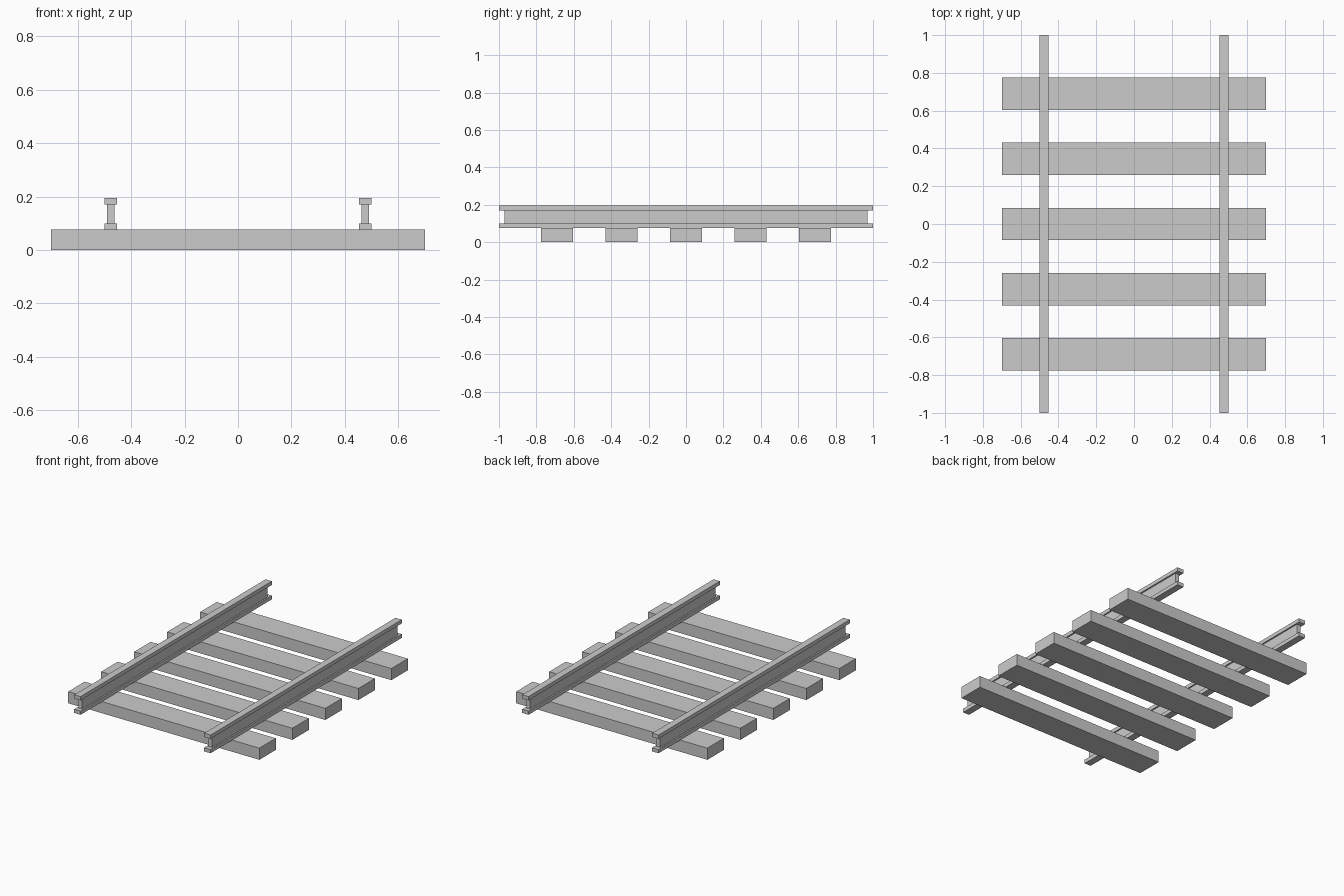
import bpy

if "Cube" in bpy.data.objects:
    bpy.data.objects.remove(bpy.data.objects["Cube"])


def box(name, centre, size):
    """Flat-faced box from centre and full dimensions."""
    bpy.ops.mesh.primitive_cube_add(size=1, location=centre)
    ob = bpy.context.object
    ob.name = name
    ob.scale = size
    bpy.ops.object.transform_apply(location=False, rotation=False, scale=True)
    return ob


SLEEPER_TOP = 0.077

# Five wooden sleepers, evenly spaced along y
for i in range(5):
    box(f"sleeper_{i + 1}", (0, (i - 2) * 0.345, SLEEPER_TOP / 2), (1.40, 0.172, SLEEPER_TOP))

# Two I-section rails; the web stops short of the foot and head ends
for side, x in (("left", -0.476), ("right", 0.476)):
    box(f"{side}_rail_foot", (x, 0, 0.0875), (0.046, 2.0, 0.025))
    box(f"{side}_rail_web", (x, 0, 0.1355), (0.027, 1.942, 0.071))
    box(f"{side}_rail_head", (x, 0, 0.183), (0.046, 2.0, 0.025))
